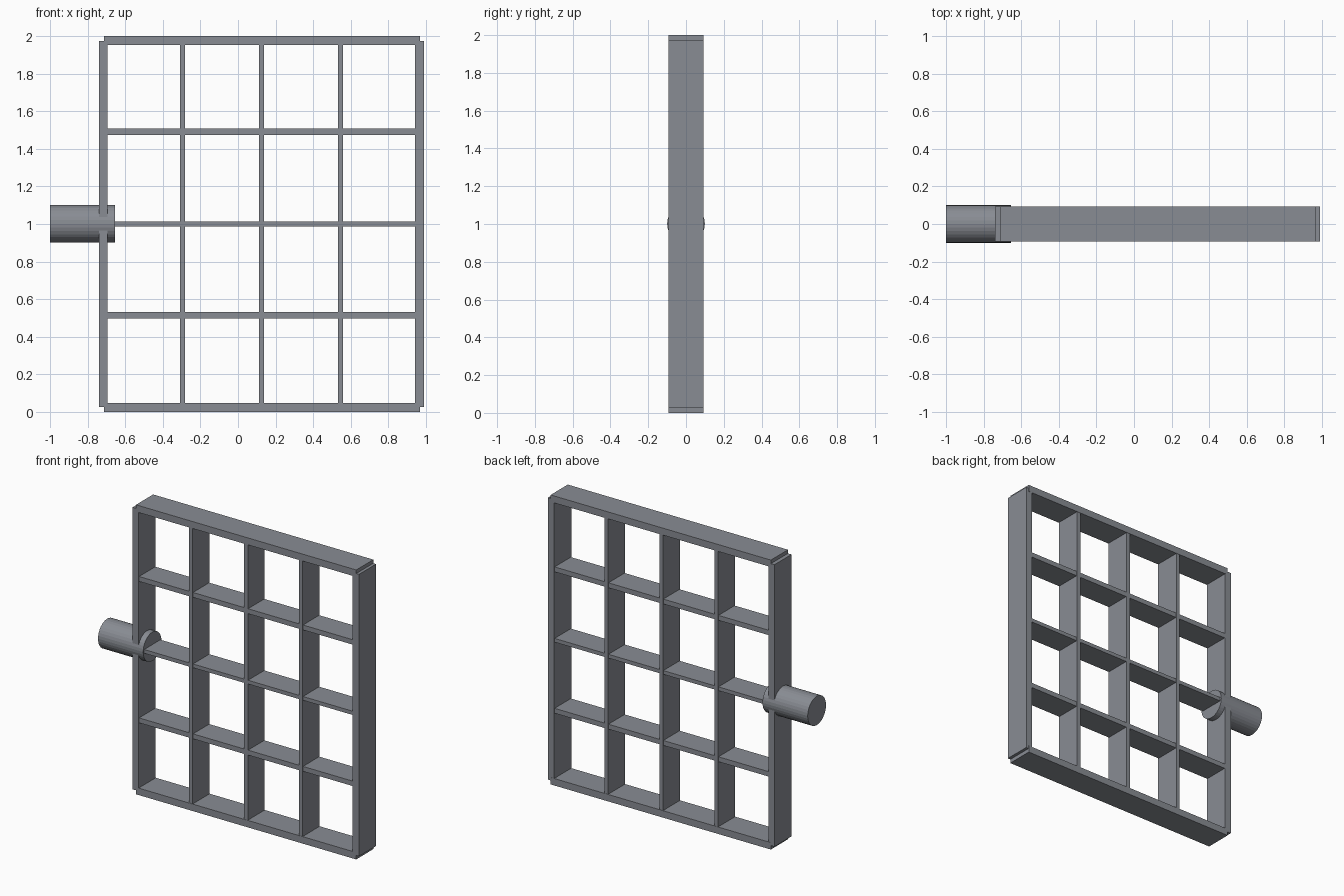
import bpy
import bmesh
from math import pi
from mathutils import Matrix, Vector

if "Cube" in bpy.data.objects:
    bpy.data.objects.remove(bpy.data.objects["Cube"], do_unlink=True)

steel = bpy.data.materials.new("blue_grey_steel")
steel.use_nodes = True
colour = (0.25, 0.265, 0.295, 1)
steel.diffuse_color = colour
steel.node_tree.nodes["Principled BSDF"].inputs["Base Color"].default_value = colour

DEPTH = 0.187


def finish(name, bm):
    mesh = bpy.data.meshes.new(name)
    bm.to_mesh(mesh)
    bm.free()
    mesh.materials.append(steel)
    obj = bpy.data.objects.new(name, mesh)
    bpy.context.collection.objects.link(obj)


def bar(name, x0, x1, z0, z1, inset=0.0):
    bm = bmesh.new()
    size = Vector((x1 - x0, DEPTH - 2 * inset, z1 - z0))
    centre = Vector(((x0 + x1) / 2, 0, (z0 + z1) / 2))
    bmesh.ops.create_cube(bm, size=1, matrix=Matrix.Translation(centre) @ Matrix.Diagonal(size.to_4d()))
    finish(name, bm)


# Outer frame, with stepped corners
bar("top_rail", -0.714, 0.969, 1.952, 2.0)
bar("bottom_rail", -0.714, 0.969, 0.0, 0.048)
bar("right_stile", -0.741, -0.694, 0.027, 1.975, 0.0005)
bar("left_stile", 0.942, 0.99, 0.027, 1.975, 0.0005)

# Vertical dividers
for i, x in enumerate((-0.296, 0.125, 0.545)):
    bar(f"vertical_divider_{i + 1}", x - 0.014, x + 0.014, 0.04, 1.96, 0.002)

# Horizontal shelves, thinner in the middle
for name, z, half in (("lower", 0.514, 0.017), ("middle", 1.001, 0.013), ("upper", 1.491, 0.017)):
    bar(f"{name}_shelf", -0.7, 0.95, z - half, z + half, 0.005)

# Round pivot through the side of the frame
bm = bmesh.new()
bmesh.ops.create_cone(
    bm, cap_ends=True, segments=32, radius1=0.1, radius2=0.1, depth=0.345,
    matrix=Matrix.Translation((-0.8275, 0, 1.001)) @ Matrix.Rotation(pi / 2, 4, "Y"))
finish("pivot_shaft", bm)
